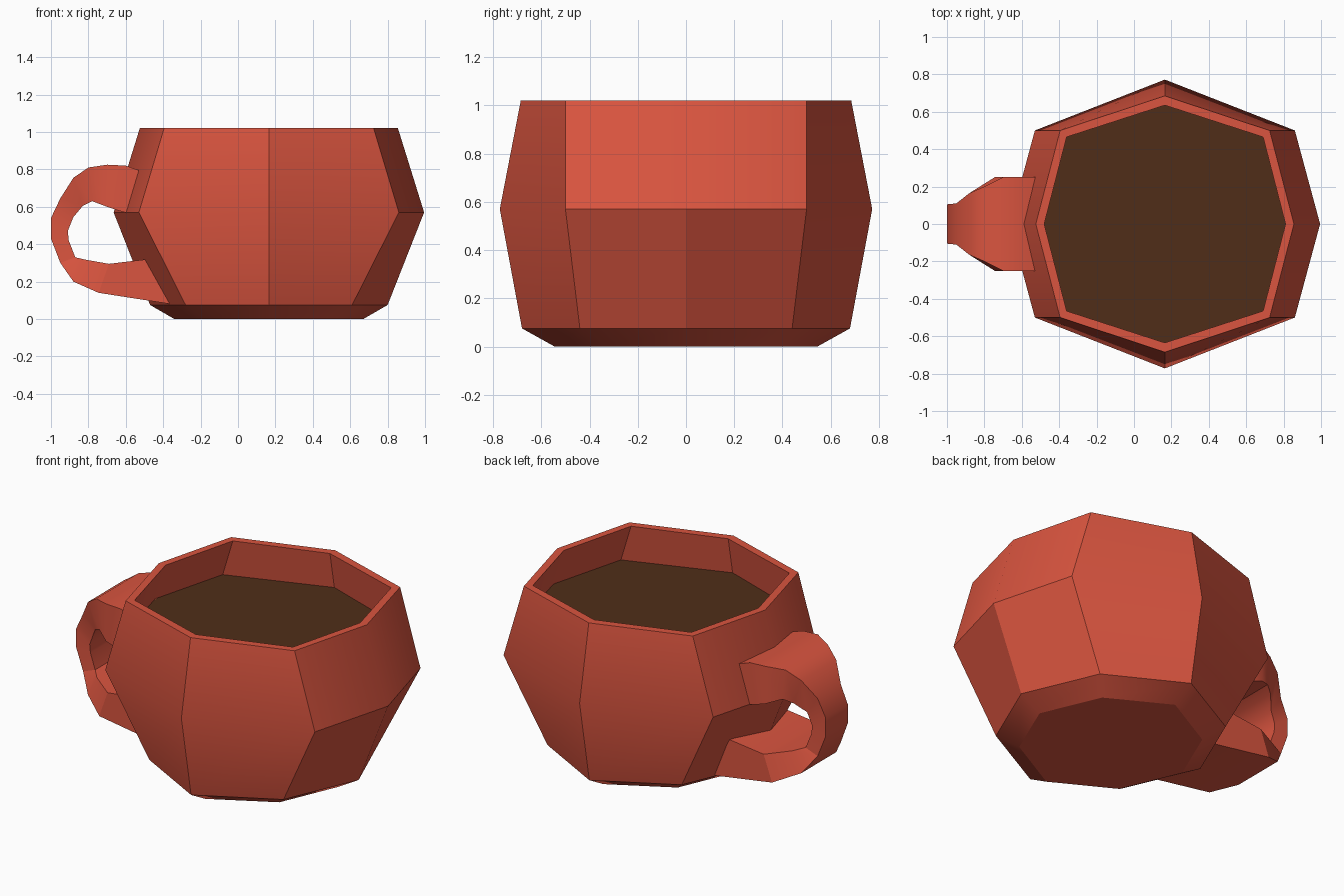
import bpy, bmesh, math

if "Cube" in bpy.data.objects:
    bpy.data.objects.remove(bpy.data.objects["Cube"])

CX = 0.165  # cup axis


def material(name, rgb):
    m = bpy.data.materials.new(name)
    m.diffuse_color = (*rgb, 1)
    m.use_nodes = True
    m.node_tree.nodes["Principled BSDF"].inputs["Base Color"].default_value = m.diffuse_color
    return m


def octagon(end, corner, side, z):
    """Irregular octagon: half length, corner (x, y), half width, height."""
    cx, cy = corner
    pts = [(end, 0), (cx, cy), (0, side), (-cx, cy),
           (-end, 0), (-cx, -cy), (0, -side), (cx, -cy)]
    return [(CX + x, y, z) for x, y in pts]


def loft(name, rings, mat, cap_start=True, cap_end=True):
    bm = bmesh.new()
    loops = [[bm.verts.new(p) for p in r] for r in rings]
    n = len(loops[0])
    for a, b in zip(loops, loops[1:]):
        for i in range(n):
            j = (i + 1) % n
            bm.faces.new((a[i], a[j], b[j], b[i]))
    if cap_start:
        bm.faces.new(loops[0][::-1])
    if cap_end:
        bm.faces.new(loops[-1])
    if len(loops) > 1:
        bmesh.ops.recalc_face_normals(bm, faces=bm.faces)
    me = bpy.data.meshes.new(name)
    bm.to_mesh(me)
    bm.free()
    me.materials.append(mat)
    ob = bpy.data.objects.new(name, me)
    bpy.context.collection.objects.link(ob)
    bpy.ops.object.select_all(action='DESELECT')
    ob.select_set(True)
    bpy.context.view_layer.objects.active = ob
    bpy.ops.object.shade_smooth_by_angle(angle=math.radians(30))
    return ob


clay = material("red_clay", (0.70, 0.09, 0.05))
coffee = material("dark_coffee", (0.08, 0.027, 0.009))

# Cup: foot, belly, rim, then down the inner wall to the drink
inner = octagon(0.714, (0.592, 0.465), 0.677, 0.80)
loft("cup_body", [
    octagon(0.505, (0.355, 0.35), 0.545, 0.0),
    octagon(0.635, (0.445, 0.44), 0.68, 0.075),
    octagon(0.83, (0.695, 0.50), 0.772, 0.57),
    octagon(0.69, (0.56, 0.50), 0.685, 1.02),
    octagon(0.645, (0.525, 0.465), 0.635, 1.02),
    inner,
], clay, cap_end=False)

# Drink surface
loft("drink", [inner], coffee, cap_start=False)

# Handle: outer point (x, z), inner point (x, z), half width
stations = [
    (-0.46, 0.77, -0.50, 0.54, 0.25),
    (-0.60, 0.82, -0.64, 0.58, 0.25),
    (-0.70, 0.825, -0.70, 0.60, 0.25),
    (-0.80, 0.81, -0.78, 0.63, 0.20),
    (-0.88, 0.755, -0.83, 0.605, 0.165),
    (-0.95, 0.645, -0.88, 0.545, 0.11),
    (-1.00, 0.54, -0.91, 0.47, 0.105),
    (-1.00, 0.43, -0.905, 0.42, 0.105),
    (-0.95, 0.30, -0.87, 0.33, 0.11),
    (-0.88, 0.20, -0.82, 0.318, 0.165),
    (-0.745, 0.14, -0.69, 0.295, 0.25),
    (-0.36, 0.08, -0.44, 0.325, 0.25),
]
loft("handle", [[(ox, -w, oz), (ox, w, oz), (ix, w, iz), (ix, -w, iz)]
                for ox, oz, ix, iz, w in stations], clay)
